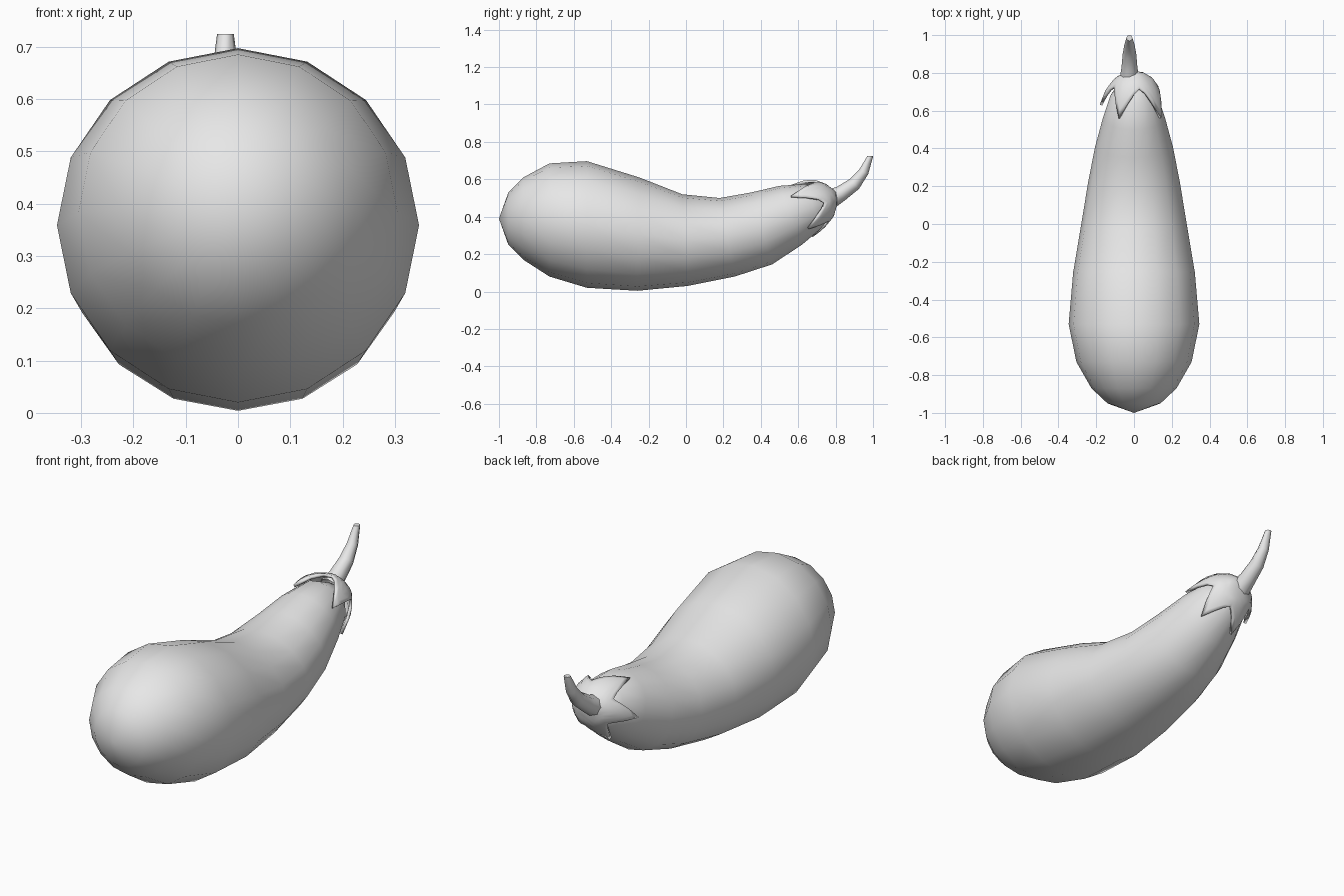
import bpy, bmesh
from math import sin, cos, pi, radians
from mathutils import Vector

cube = bpy.data.objects.get("Cube")
if cube:
    bpy.data.objects.remove(cube)

grey = bpy.data.materials.new("light_grey")
grey.use_nodes = True
grey.diffuse_color = (0.8, 0.8, 0.8, 1)
grey.node_tree.nodes["Principled BSDF"].inputs["Base Color"].default_value = (0.8, 0.8, 0.8, 1)


def ring_point(row, a, x=0.0, grow=1.0):
    """Point at angle a (from the top, towards +x) on an ellipse spanning top to bottom."""
    ty, tz, by, bz, w = row
    return Vector((x + w * sin(a) * grow,
                   (ty + by) / 2 + (ty - by) / 2 * cos(a) * grow,
                   (tz + bz) / 2 + (tz - bz) / 2 * cos(a) * grow))


def loft(name, rings, start=None, end=None, sharp=60):
    """Skin rings of points, closing either end with a fan to a pole."""
    bm = bmesh.new()
    rows = [[bm.verts.new(p) for p in r] for r in rings]
    n = len(rows[0])
    for r, s in zip(rows, rows[1:]):
        for i in range(n):
            j = (i + 1) % n
            bm.faces.new((r[i], r[j], s[j], s[i]))
    for pole, r in ((start, rows[0]), (end, rows[-1])):
        if pole is not None:
            v = bm.verts.new(pole)
            for i in range(n):
                bm.faces.new((v, r[i], r[(i + 1) % n]))
    bmesh.ops.recalc_face_normals(bm, faces=bm.faces)
    me = bpy.data.meshes.new(name)
    bm.to_mesh(me)
    bm.free()
    me.materials.append(grey)
    ob = bpy.data.objects.new(name, me)
    bpy.context.collection.objects.link(ob)
    bpy.ops.object.select_all(action='DESELECT')
    ob.select_set(True)
    bpy.context.view_layer.objects.active = ob
    bpy.ops.object.shade_smooth_by_angle(angle=radians(sharp))
    return ob


# Fruit body: top y, z, bottom y, z, half width of each slanted ring
body_rows = [
    (-.95, .53, -.95, .25, .14), (-.87, .61, -.87, .17, .225),
    (-.73, .685, -.73, .08, .305), (-.53, .697, -.53, .02, .346),
    (-.25, .61, -.26, .004, .322), (-.02, .52, .01, .03, .28),
    (.18, .50, .26, .08, .243), (.35, .53, .46, .145, .207),
    (.50, .565, .62, .25, .165), (.64, .575, .72, .335, .125),
    (.74, .53, .775, .41, .065)]
SIDES = 16
loft("fruit_body",
     [[ring_point(r, 2 * pi * i / SIDES) for i in range(SIDES)] for r in body_rows],
     Vector((0, -1, .39)), Vector((0, .785, .465)))

# Leafy cap: five pointed lobes wrapped over the narrow end
cap_rows = [
    (.80, .535, .805, .455, .05), (.75, .575, .79, .40, .10),
    (.68, .60, .745, .345, .14), (.60, .597, .685, .288, .162),
    (.52, .582, .62, .235, .178)]
lobes = [(-28, 3.6), (56, 3.75), (130, 3.2), (198, 3.1), (265, 3.2), (332, 3.6)]
STEPS, LEVELS = 6, 6


def cap_point(t, a, grow):
    k = min(int(t), len(cap_rows) - 2)
    row = [p + (q - p) * (t - k) for p, q in zip(cap_rows[k], cap_rows[k + 1])]
    return ring_point(row, a, grow=grow)


columns = []
for (a0, t0), (a1, t1) in zip(lobes, lobes[1:]):
    for i in range(STEPS):
        u = i / STEPS
        f = abs(1 - 2 * u) ** 1.5
        tip = t0 if u < .5 else t1
        a = a0 + (a1 - a0) * u
        lift = .10 * f if abs(a - 265) < 30 else 0   # one lobe curls away
        columns.append((radians(a), 1.5 + (tip - 1.5) * f, lift))
cap = loft("leaf_cap",
           [[cap_point(edge * k / LEVELS, a, 1 + lift * k / LEVELS)
             for a, edge, lift in columns] for k in range(LEVELS + 1)],
           Vector((0, .81, .50)))
solid = cap.modifiers.new("thickness", 'SOLIDIFY')
solid.thickness = .014
solid.offset = -1

# Curved stem: centre y, z, radius and ring tilt from horizontal
stem_rows = [(.77, .492, .052, 65), (.83, .525, .042, 58), (.90, .575, .036, 45),
             (.95, .64, .027, 25), (.985, .724, .016, 0)]
rings = []
for y, z, r, tilt in stem_rows:
    dy, dz = r * cos(radians(tilt)), r * sin(radians(tilt))
    row = (y - dy, z + dz, y + dy, z - dz, r)
    rings.append([ring_point(row, 2 * pi * i / 8, x=-.024) for i in range(8)])
loft("stem", rings, None, Vector((-.024, .985, .724)))
